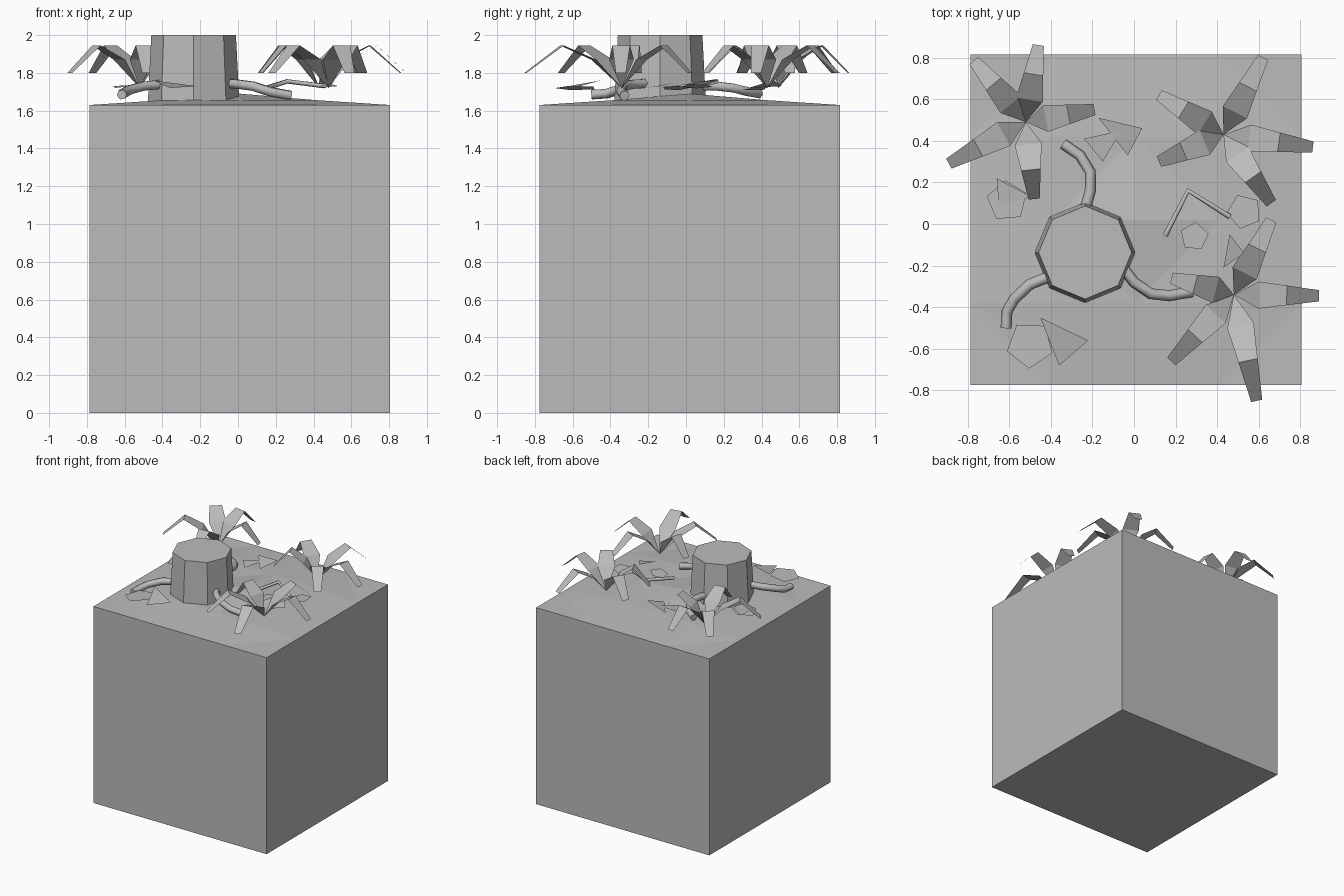
import bpy, bmesh, math
from mathutils import Vector, Matrix

if "Cube" in bpy.data.objects:
    bpy.data.objects.remove(bpy.data.objects["Cube"], do_unlink=True)

GREY = (0.5, 0.5, 0.5, 1)
mat = bpy.data.materials.new("plain grey")
mat.use_nodes = True
mat.diffuse_color = GREY
mat.node_tree.nodes["Principled BSDF"].inputs["Base Color"].default_value = GREY


def finish(name, bm):
    mesh = bpy.data.meshes.new(name)
    bm.to_mesh(mesh)
    bm.free()
    mesh.materials.append(mat)
    obj = bpy.data.objects.new(name, mesh)
    bpy.context.collection.objects.link(obj)


def tube(name, points, radius):
    curve = bpy.data.curves.new(name, "CURVE")
    curve.dimensions = "3D"
    curve.bevel_depth = radius
    curve.bevel_resolution = 1
    curve.use_fill_caps = True
    spline = curve.splines.new("POLY")
    spline.points.add(len(points) - 1)
    for p, co in zip(spline.points, points):
        p.co = (*co, 1)
    curve.materials.append(mat)
    obj = bpy.data.objects.new(name, curve)
    bpy.context.collection.objects.link(obj)


# Ground block: open box capped with a gently mounded grid
HALF, EDGE_Z, MOUND = 0.795, 1.63, 0.06
bm = bmesh.new()
bmesh.ops.create_grid(bm, x_segments=4, y_segments=4, size=HALF)
rim = [e for e in bm.edges if e.is_boundary]
for v in bm.verts:
    reach = max(abs(v.co.x), abs(v.co.y)) / HALF
    v.co.z = EDGE_Z + MOUND * max(0, 1 - reach) ** 1.2
sides = bmesh.ops.extrude_edge_only(bm, edges=rim)["geom"]
for v in sides:
    if isinstance(v, bmesh.types.BMVert):
        v.co.z = 0
bmesh.ops.holes_fill(bm, edges=[e for e in bm.edges if e.is_boundary], sides=0)
bmesh.ops.recalc_face_normals(bm, faces=bm.faces)
bmesh.ops.triangulate(bm, faces=[f for f in bm.faces if f.calc_center_median().z > EDGE_Z])
bmesh.ops.translate(bm, verts=bm.verts, vec=(0.01, 0.02, 0))
finish("ground_block", bm)

# Stump: tapered octagon with an inset cut face
bm = bmesh.new()
bmesh.ops.create_cone(bm, cap_ends=True, segments=8, radius1=0.242, radius2=0.224, depth=0.35,
                      matrix=Matrix.Translation((-0.235, -0.137, 1.825)))
top = max(bm.faces, key=lambda f: f.calc_center_median().z)
bmesh.ops.inset_region(bm, faces=[top], thickness=0.04)
finish("stump", bm)

# Roots creeping out of the stump
tube("back_root", [(-0.24, 0.05, 1.73), (-0.21, 0.16, 1.73), (-0.21, 0.25, 1.72),
                   (-0.26, 0.33, 1.70), (-0.34, 0.385, 1.69)], 0.027)
tube("right_root", [(-0.4, -0.25, 1.74), (-0.5, -0.29, 1.73), (-0.575, -0.36, 1.71),
                    (-0.61, -0.42, 1.69), (-0.615, -0.5, 1.685)], 0.027)
tube("left_root", [(-0.06, -0.2, 1.745), (0.0, -0.28, 1.74), (0.08, -0.335, 1.73),
                   (0.17, -0.345, 1.70), (0.28, -0.325, 1.68)], 0.027)
tube("bent_twig", [(0.15, -0.055, 1.72), (0.26, 0.16, 1.755), (0.46, 0.035, 1.73)], 0.013)


# Plants: drooping leaves that meet in a funnel at the centre
def plant(name, x, y, tips):
    bm = bmesh.new()
    root = Vector((x, y, 1.72))
    for tx, ty in tips:
        out = Vector((tx - x, ty - y, 0))
        side = Vector((-out.y, out.x, 0)).normalized()
        rows = []
        for part, z, half_width in ((0.29, 1.87, 0.065), (0.62, 1.945, 0.047), (1, 1.8, 0.027)):
            mid = Vector((x, y, z)) + out * part
            rows.append([bm.verts.new(mid + side * w) for w in (-half_width, half_width)])
        bm.faces.new((bm.verts.new(root), *rows[0]))
        for (a, b), (c, d) in zip(rows, rows[1:]):
            bm.faces.new((a, c, d, b))
    bmesh.ops.remove_doubles(bm, verts=bm.verts, dist=0.001)
    finish(name, bm)


plant("back_right_plant", -0.52, 0.49,
      [(-0.46, 0.86), (-0.77, 0.785), (-0.89, 0.29), (-0.48, 0.12), (-0.19, 0.55)])
plant("back_left_plant", 0.43, 0.43,
      [(0.62, 0.8), (0.12, 0.62), (0.12, 0.3), (0.66, 0.1), (0.86, 0.37)])
plant("front_left_plant", 0.48, -0.34,
      [(0.66, 0.02), (0.89, -0.345), (0.59, -0.85), (0.18, -0.66), (0.18, -0.26)])


# Flat fallen leaves: loose pentagons and triangles
def scrap(name, points):
    bm = bmesh.new()
    bm.faces.new([bm.verts.new(p) for p in points])
    bm.normal_update()
    finish(name, bm)


for x, y, radius, turn, z in ((-0.61, 0.11, 0.1, 0.4, 1.72), (0.29, -0.06, 0.07, 0.2, 1.72),
                              (0.53, 0.06, 0.085, 0.7, 1.73), (-0.5, -0.58, 0.115, 0.9, 1.72)):
    angles = [turn + i * math.tau / 5 for i in range(5)]
    scrap("round_fallen_leaf", [(x + radius * math.cos(a), y + radius * math.sin(a),
                                 z + 0.012 * math.cos(a)) for a in angles])

scrap("front_fallen_leaf", [(-0.36, -0.68, 1.72), (-0.22, -0.56, 1.73), (-0.45, -0.45, 1.76)])
scrap("back_fallen_leaf", [(-0.17, 0.51, 1.73), (-0.03, 0.33, 1.72), (0.04, 0.46, 1.76)])
scrap("small_back_leaf", [(-0.24, 0.41, 1.71), (-0.15, 0.3, 1.71), (-0.06, 0.45, 1.74)])
scrap("left_fallen_leaf", [(0.43, -0.21, 1.72), (0.53, -0.14, 1.73), (0.46, -0.05, 1.75)])
scrap("right_fallen_leaf", [(-0.66, 0.22, 1.73), (-0.65, 0.09, 1.72), (-0.49, 0.13, 1.74)])
